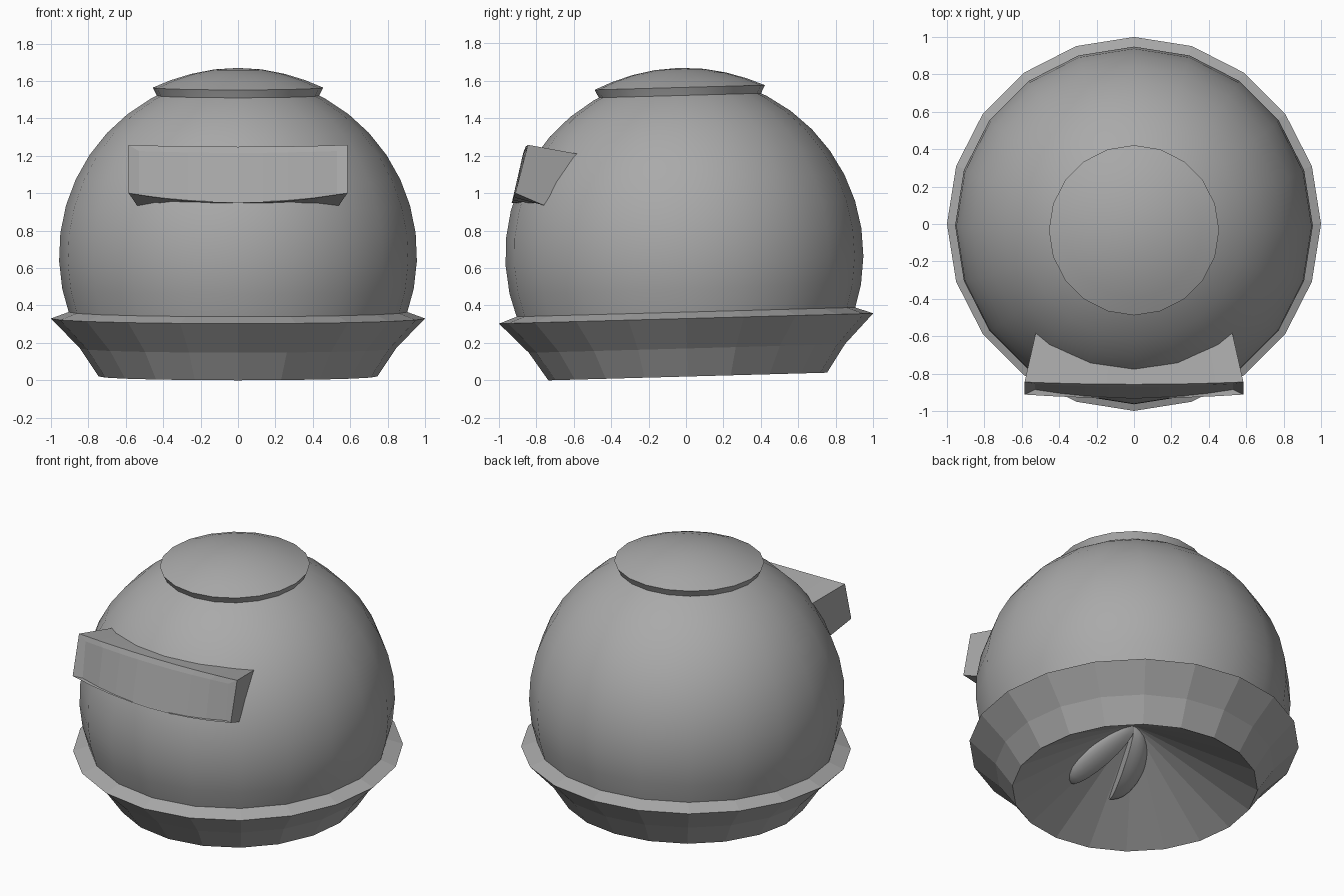
import bpy, bmesh, math
from mathutils import Matrix, Vector

if "Cube" in bpy.data.objects:
    bpy.data.objects.remove(bpy.data.objects["Cube"])

SIDES = 20
# whole helmet leans slightly forward
TILT = Matrix.Translation((0, 0.009, 0.02)) @ Matrix.Rotation(0.0275, 4, 'X')

grey = bpy.data.materials.new("grey")
grey.diffuse_color = (0.4, 0.4, 0.4, 1)
grey.use_nodes = True
grey.node_tree.nodes["Principled BSDF"].inputs["Base Color"].default_value = grey.diffuse_color


def finish(name, bm, smooth=None, matrix=None):
    bmesh.ops.remove_doubles(bm, verts=bm.verts, dist=1e-5)
    bmesh.ops.recalc_face_normals(bm, faces=bm.faces)
    if matrix:
        bm.transform(matrix)
    me = bpy.data.meshes.new(name)
    bm.to_mesh(me)
    bm.free()
    me.materials.append(grey)
    ob = bpy.data.objects.new(name, me)
    bpy.context.collection.objects.link(ob)
    if smooth:
        bpy.ops.object.select_all(action='DESELECT')
        ob.select_set(True)
        bpy.context.view_layer.objects.active = ob
        bpy.ops.object.shade_smooth_by_angle(angle=math.radians(smooth))
    return ob


def lathe(name, profile, smooth=None):
    bm = bmesh.new()
    vs = [bm.verts.new((r, 0, z)) for r, z in profile]
    es = [bm.edges.new(p) for p in zip(vs, vs[1:])]
    bmesh.ops.spin(bm, geom=vs + es, cent=(0, 0, 0), axis=(0, 0, 1),
                   angle=math.tau, steps=SIDES, use_duplicate=False)
    return finish(name, bm, smooth, TILT)


# Round shell
R, CZ = 0.957, 0.65
arc = [math.radians(-20 + 9 * i) for i in range(10)] + [math.radians(66)]
lathe("dome", [(R * math.cos(a), CZ + R * math.sin(a)) for a in arc], 40)

# Faceted neck ring with a funnel-shaped underside
lathe("neck_ring", [(0, 0.44), (0.745, 0), (0.845, 0.15), (1.0, 0.31), (0.89, 0.35)])

# Shallow lid on top
lid = [(0.42, 1.47), (0.43, 1.495), (0.455, 1.545)]
lid += [(r, 1.65 - 0.105 * (r / 0.455) ** 2) for r in (0.36, 0.25, 0.13, 0)]
lathe("top_lid", lid, 25)

# Visor: flared frame around a recessed, slightly bowed panel
bm = bmesh.new()
rows = []
N = 8
for i in range(N + 1):
    t = -1 + 2 * i / N
    bow = 1 - t * t
    pts = [
        (0.525 * t, -0.58, 1.21),                            # back top
        (0.585 * t, -0.845 - 0.012 * bow, 1.258 - 0.01 * bow),   # rim top
        (0.53 * t, -0.855 - 0.015 * bow, 1.225 - 0.01 * bow),  # panel top
        (0.53 * t, -0.885 - 0.045 * bow, 0.99 - 0.038 * bow),    # panel bottom
        (0.585 * t, -0.912 - 0.02 * bow, 1.0 - 0.052 * bow),     # rim bottom
        (0.54 * t, -0.76, 0.935),                            # back bottom
    ]
    rows.append([bm.verts.new(p) for p in pts])
for a, b in zip(rows, rows[1:]):
    for k in range(6):
        j = (k + 1) % 6
        bm.faces.new((a[k], a[j], b[j], b[k]))
for r in (rows[0], rows[-1]):
    bm.faces.new((r[0], r[1], r[4], r[5]))   # outer end
    bm.faces.new((r[1], r[2], r[3], r[4]))   # recess side wall
finish("visor", bm)

# Pair of half-round pads inside the neck, flat sides facing each other
for side, name in ((1, "right_pad"), (-1, "left_pad")):
    bm = bmesh.new()
    bmesh.ops.create_uvsphere(bm, u_segments=20, v_segments=12, radius=1)
    cut = bmesh.ops.bisect_plane(bm, geom=bm.verts[:] + bm.edges[:] + bm.faces[:],
                                 plane_co=(0, 0, 0), plane_no=(0, 0, -1), clear_outer=True)
    rim = [e for e in cut["geom_cut"] if isinstance(e, bmesh.types.BMEdge)]
    bmesh.ops.edgeloop_fill(bm, edges=rim)
    az = math.radians(20)
    along = Vector((side * math.sin(az) * 0.86, -math.cos(az) * 0.86, -0.51))
    out = Vector((side * math.cos(az), math.sin(az), 0))
    third = out.cross(along)
    m = Matrix((along * 0.26, third * 0.08, out * 0.15)).transposed().to_4x4()
    m.translation = Vector((side * 0.075, -0.21, 0.32))
    finish(name, bm, 40, m)
